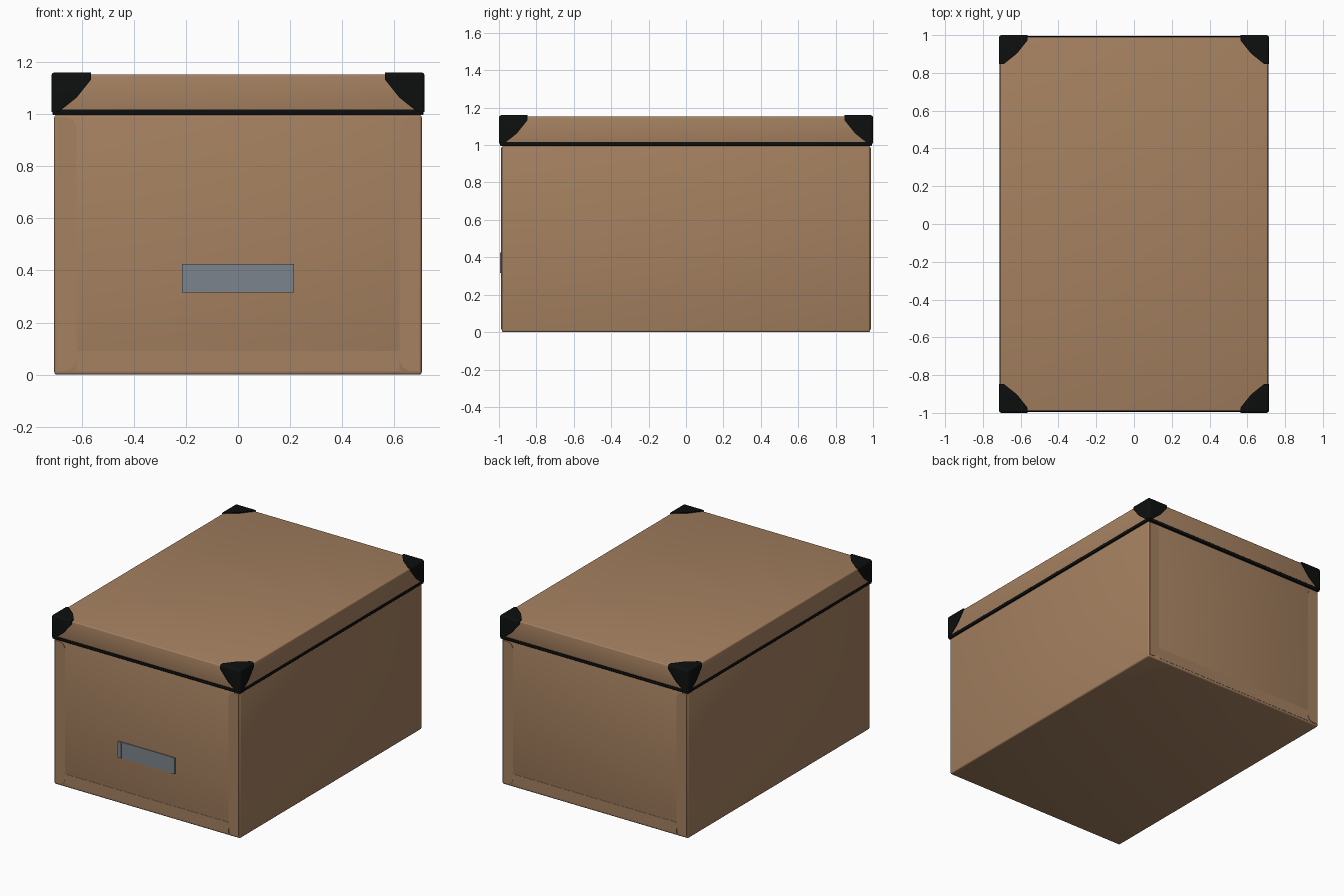
import bpy, bmesh, math
from mathutils import Vector

if "Cube" in bpy.data.objects:
    bpy.data.objects.remove(bpy.data.objects["Cube"])


def material(name, color):
    m = bpy.data.materials.new(name)
    m.diffuse_color = (*color, 1)
    m.use_nodes = True
    m.node_tree.nodes["Principled BSDF"].inputs["Base Color"].default_value = m.diffuse_color
    return m


KRAFT = material("kraft_brown", (0.375, 0.218, 0.117))
BLACK = material("black", (0.004, 0.0045, 0.0045))
STEEL = material("blue_grey_metal", (0.20, 0.23, 0.265))


def finish(name, bm, mat):
    bmesh.ops.recalc_face_normals(bm, faces=bm.faces)
    me = bpy.data.meshes.new(name)
    bm.to_mesh(me)
    bm.free()
    ob = bpy.data.objects.new(name, me)
    bpy.context.collection.objects.link(ob)
    me.materials.append(mat)
    bpy.ops.object.select_all(action='DESELECT')
    ob.select_set(True)
    bpy.context.view_layer.objects.active = ob
    bpy.ops.object.shade_smooth_by_angle(angle=math.radians(35))
    return ob


def box(name, lo, hi, mat, bevel=0.0):
    bm = bmesh.new()
    bmesh.ops.create_cube(bm, size=1)
    for v in bm.verts:
        v.co = Vector([hi[i] if v.co[i] > 0 else lo[i] for i in range(3)])
    if bevel:
        bmesh.ops.bevel(bm, geom=bm.edges[:], offset=bevel, segments=3,
                        profile=0.5, affect='EDGES')
    return finish(name, bm, mat)


def end_tab(name, sx, sy):
    """Folded tab on an end wall, with rounded inner corners."""
    x0, x1, z0, z1, r = 0.62, 0.697, 0.015, 0.988, 0.045
    pts = [(x1, z0), (x1, z1)]
    for i in range(7):
        a = math.pi / 2 * (1 + i / 6)
        pts.append((x0 + r + r * math.cos(a), z1 - r + r * math.sin(a)))
    for i in range(7):
        a = math.pi * (1 + i / 12)
        pts.append((x0 + r + r * math.cos(a), z0 + r + r * math.sin(a)))
    bm = bmesh.new()
    f = bm.faces.new([bm.verts.new((sx * x, sy * 0.980, z)) for x, z in pts])
    g = bmesh.ops.extrude_face_region(bm, geom=[f])["geom"]
    bmesh.ops.translate(bm, vec=(0, sy * 0.008, 0),
                        verts=[v for v in g if isinstance(v, bmesh.types.BMVert)])
    finish(name, bm, KRAFT)


def corner_cap(name, sx, sy):
    """Black three-sided protector: hull of a cut outline on each outer face."""
    outline = [(0.152, 0), (0.152, 0.028), (0.097, 0.097), (0.028, 0.152), (0, 0.152)]
    pts = {(0.0, 0.0, 0.0)}
    for a, b in outline:
        pts |= {(a, b, 0.0), (a, 0.0, b), (0.0, a, b)}
    bm = bmesh.new()
    for p in pts:
        bm.verts.new((sx * (0.716 - p[0]), sy * (1.0 - p[1]), 1.16 - p[2]))
    bmesh.ops.convex_hull(bm, input=bm.verts[:])
    bmesh.ops.dissolve_limit(bm, angle_limit=0.01, verts=bm.verts[:], edges=bm.edges[:])
    c = Vector((sx * 0.716, sy * 1.0, 1.16))
    outer = [e for e in bm.edges
             if sum(all(abs(v.co[i] - c[i]) < 1e-5 for v in e.verts)
                    for i in range(3)) == 2]
    bmesh.ops.bevel(bm, geom=outer, offset=0.014, segments=3, profile=0.5,
                    affect='EDGES')
    finish(name, bm, BLACK)


# Box body, lid and the dark rim along the lower lid edge
box("box_body", (-0.705, -0.985, 0.0), (0.705, 0.985, 0.997), KRAFT, 0.010)
box("lid", (-0.709, -0.991, 1.0), (0.709, 0.991, 1.152), KRAFT, 0.008)
box("lid_rim", (-0.711, -0.994, 0.996), (0.711, 0.994, 1.018), BLACK, 0.003)

# Folded tabs and bottom flaps on both ends, caps on all lid corners
for sy, end in ((-1, "front"), (1, "back")):
    y = sorted((sy * 0.980, sy * 0.9865))
    box(end + "_bottom_flap", (-0.62, y[0], 0.015), (0.62, y[1], 0.09), KRAFT)
    for sx, side in ((-1, "left"), (1, "right")):
        end_tab(f"{end}_{side}_tab", sx, sy)
        corner_cap(f"{end}_{side}_corner_cap", sx, sy)

# Label holder on the front
box("label_plate", (-0.215, -0.991, 0.315), (0.215, -0.98, 0.425), STEEL)
for s, side in ((-1, "left"), (1, "right")):
    x = sorted((s * 0.19, s * 0.215))
    box(f"label_{side}_end", (x[0], -0.995, 0.315), (x[1], -0.985, 0.425), STEEL)
